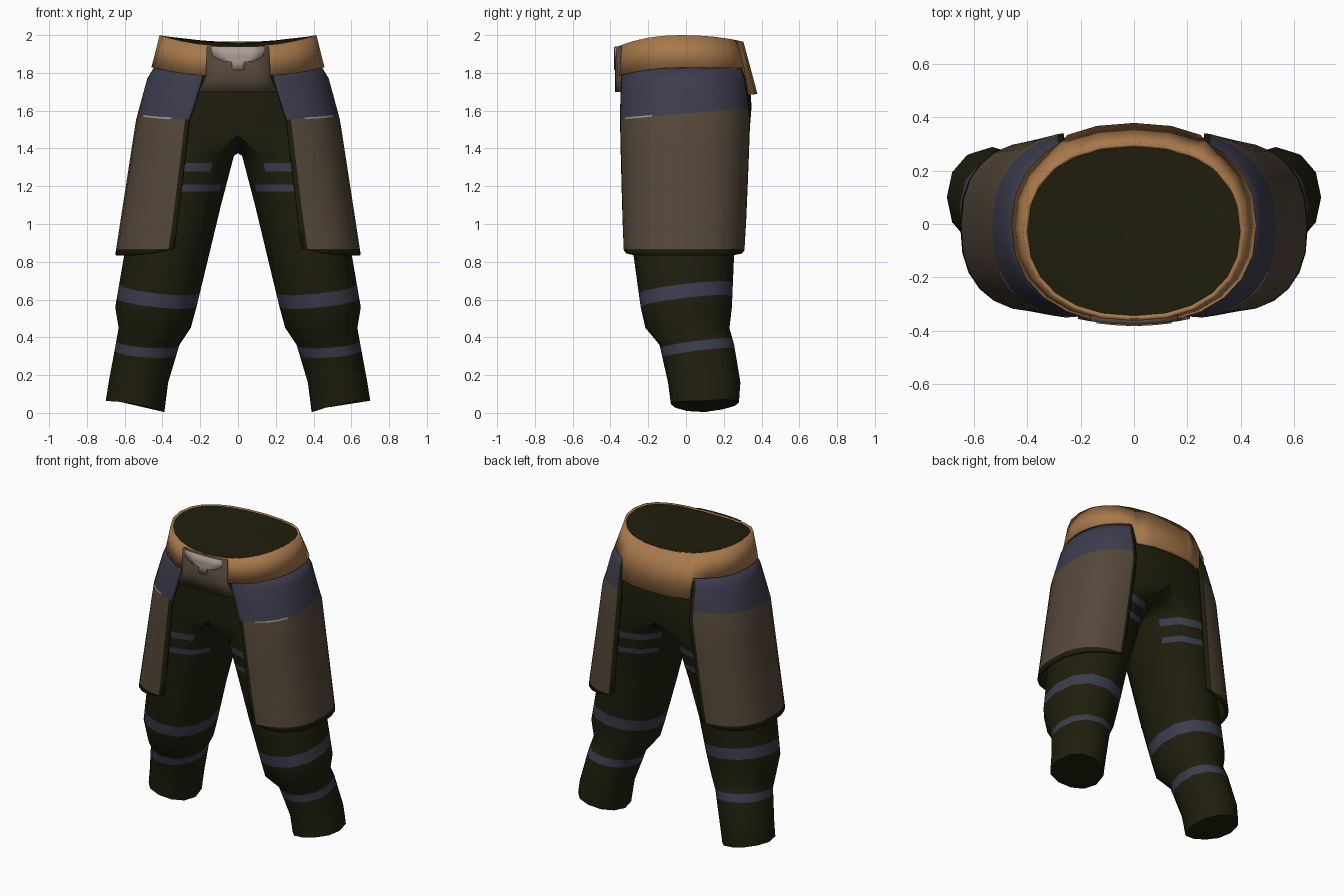
import bpy, bmesh, math
from mathutils import Vector

if "Cube" in bpy.data.objects:
    bpy.data.objects.remove(bpy.data.objects["Cube"])


def material(name, rgb):
    m = bpy.data.materials.new(name)
    m.diffuse_color = (*rgb, 1)
    m.use_nodes = True
    m.node_tree.nodes["Principled BSDF"].inputs["Base Color"].default_value = m.diffuse_color
    return m


GREEN = material("dark_olive", (0.0135, 0.0128, 0.004))
BLUE = material("slate_blue", (0.047, 0.045, 0.075))
BROWN = material("leather_brown", (0.092, 0.064, 0.042))
TAN = material("belt_tan", (0.39, 0.19, 0.071))
LIGHT = material("pale_metal", (0.40, 0.33, 0.29))


def power(v, p):
    return math.copysign(abs(v) ** p, v)


def oval(deg, cx, xi, xo, yf, yb, p):
    """Point on a rounded oval; xi / xo are the inner and outer x limits."""
    a = math.radians(deg)
    c, s = power(math.cos(a), p), power(math.sin(a), p)
    x = cx + (xo - cx if c > 0 else cx - xi) * c
    return x, (yf + yb) / 2 + (yb - yf) / 2 * s


def rim_z(deg):
    """Height of the waist edge: highest at the sides, lowest in front."""
    s = math.sin(math.radians(deg))
    return 2.0 - (0.06 if s < 0 else 0.035) * s * s


def loft(rings, closed):
    bm = bmesh.new()
    rows = [[bm.verts.new(p) for p in r] for r in rings]
    n = len(rows[0])
    for a, b in zip(rows, rows[1:]):
        for k in range(n if closed else n - 1):
            j = (k + 1) % n
            bm.faces.new((a[k], a[j], b[j], b[k]))
    return bm, rows


def cut(bm, z, sx=0.0, sy=0.0):
    """Slice along the tilted level z + sx*(x-0.44) + sy*y."""
    bmesh.ops.bisect_plane(bm, geom=bm.verts[:] + bm.edges[:] + bm.faces[:], dist=1e-5,
                           plane_co=Vector((0.44, 0, z)), plane_no=Vector((-sx, -sy, 1)))


def level(f, sx=0.0, sy=0.0):
    c = f.calc_center_median()
    return c.z - sx * (c.x - 0.44) - sy * c.y


def finish(name, bm, mats, thick=0, mirror=False, angle=40):
    me = bpy.data.meshes.new(name)
    bm.to_mesh(me)
    bm.free()
    ob = bpy.data.objects.new(name, me)
    bpy.context.collection.objects.link(ob)
    for m in mats:
        me.materials.append(m)
    bpy.ops.object.select_all(action='DESELECT')
    ob.select_set(True)
    bpy.context.view_layer.objects.active = ob
    bpy.ops.object.shade_smooth_by_angle(angle=math.radians(angle))
    if thick:
        s = ob.modifiers.new("thickness", 'SOLIDIFY')
        s.thickness, s.offset = thick, -1
        s.material_offset = s.material_offset_rim = len(mats) - 1
    if mirror:
        m = ob.modifiers.new("mirror", 'MIRROR')
        m.merge_threshold = 0.003
    return ob


# Trousers: one leg and half the hips, mirrored
# z, centre x, inner x, outer x, front y, back y, roundness
LEG = [
    (0.00, 0.545, 0.39, 0.700, -0.08, 0.28, 0.95),
    (0.16, 0.53, 0.37, 0.685, -0.095, 0.288, 0.95),
    (0.36, 0.48, 0.31, 0.648, -0.14, 0.255, 0.95),
    (0.45, 0.44, 0.25, 0.632, -0.215, 0.23, 0.9),
    (0.56, 0.435, 0.22, 0.650, -0.24, 0.243, 0.9),
    (0.85, 0.375, 0.15, 0.600, -0.28, 0.255, 0.9),
    (1.10, 0.315, 0.09, 0.555, -0.300, 0.28, 0.88),
    (1.36, 0.25, 0.022, 0.515, -0.318, 0.315, 0.85),
]
# z, outer x, front y, back y, roundness
HIPS = [
    (1.47, 0.505, -0.325, 0.335, 0.75),
    (1.62, 0.485, -0.342, 0.347, 0.78),
    (1.80, 0.437, -0.352, 0.335, 0.85),
    (2.00, 0.405, -0.354, 0.294, 0.9),
]
rings = []
for z, *sec in LEG:
    ring = []
    for k in range(12):
        x, y = oval(-120 + 30 * k, *sec)
        low = 0.06 * (x - 0.39) / 0.31 + 0.02 * abs(y - 0.06) / 0.18
        ring.append((x, y, z or low))
    rings.append(ring)
for i, (z, xo, yf, yb, p) in enumerate(HIPS):
    ring = []
    for k in range(9):
        deg = -90 + 22.5 * k
        x, y = oval(deg, 0, 0, xo, yf, yb, p)
        ring.append((x if 0 < k < 8 else 0, y, rim_z(deg) - 0.004 if z == 2 else z))
    # seam down the middle, closing the crotch
    ring += [(0, s * 0.2, 1.375 + 0.02 * abs(s) if i == 0 else z - 0.05) for s in (1, 0, -1)]
    rings.append(ring)
bm, rows = loft(rings, True)
bm.faces.new(rows[0][::-1])
centre = bm.verts.new((0, 0, 1.95))
for k in range(8):
    bm.faces.new((rows[-1][k], rows[-1][k + 1], centre))
# open the seam between the two halves
seam = [f for f in bm.faces if all(abs(v.co.x) < 0.004 for v in f.verts)]
bmesh.ops.delete(bm, geom=seam, context='FACES')
# wrapped leg bands: low, high, slope in x, slope in y
BANDS = [(0.305, 0.358, 0.08, 0.13), (0.588, 0.663, 0.11, 0.12),
         (1.172, 1.208, 0, 0), (1.278, 1.322, 0, 0)]
for lo, hi, sx, sy in BANDS:
    cut(bm, lo, sx, sy)
    cut(bm, hi, sx, sy)
    for f in bm.faces:
        c = f.calc_center_median()
        if lo < level(f, sx, sy) < hi and (lo < 1 or c.x > 0.13 or c.y > 0.15):
            f.material_index = 1
finish("trousers", bm, [GREEN, BLUE], mirror=True)

# Side panels hanging over the thighs
# z, centre x, outer x, front y, back y, first and last angle, roundness
PANEL = [
    (0.835, 0.335, 0.65, -0.33, 0.31, -90, 90, 0.83),
    (1.55, 0.17, 0.54, -0.354, 0.345, -80, 79, 0.83),
    (1.77, 0.04, 0.482, -0.358, 0.350, -73, 62, 0.88),
    (1.84, 0.0, 0.440, -0.350, 0.338, -68, 58, 0.9),
]
U = [0, 0.022] + [0.022 + 0.956 * i / 12 for i in range(1, 12)] + [0.978, 1]
rings = []
for a, b, steps in ((PANEL[0], PANEL[1], 4), (PANEL[1], PANEL[2], 2), (PANEL[2], PANEL[3], 1)):
    for i in range(steps + (b is PANEL[3])):
        t = i / steps
        z, cx, xo, yf, yb, a0, a1, p = [m + (n - m) * t for m, n in zip(a, b)]
        ring = []
        for u in U:
            x, y = oval(a0 + (a1 - a0) * u, cx, cx, xo, yf, yb, p)
            lift = 0.035 * abs(2 * u - 1) ** 6 if z < 0.84 else 0
            ring.append((x, y, z + lift))
        rings.append(ring)
bm, rows = loft(rings, False)
cols = len(U) - 1
for i, f in enumerate(bm.faces):
    if i % cols in (0, cols - 1):
        f.material_index = 3
# dark hem, blue upper cloth and the pale worn edge under it
cut(bm, 0.868)
cut(bm, 1.585, 0, 0.09)
cut(bm, 1.593, 0, 0.09)
for f in bm.faces:
    c = f.calc_center_median()
    h = level(f, 0, 0.09)
    if h > 1.585 and (f.material_index == 0 or c.y < 0):
        f.material_index = 2 if h < 1.593 and -0.33 < c.y < -0.2 else 1
    elif c.z < 0.868:
        f.material_index = 3
finish("side_panels", bm, [BROWN, BLUE, LIGHT, GREEN], thick=0.018, mirror=True)

# Belt: wide band, dropping lower across the back
angles = sorted(list(range(0, 360, 15)) + [57, 123])
low, high = [], []
for deg in angles:
    s = math.sin(math.radians(deg))
    z = 1.69 if s > 0.85 else 1.83 - 0.05 * max(0, -s) ** 2
    x, y = oval(deg, 0, -0.458, 0.458, -0.372, 0.378 if s > 0.85 else 0.362, 0.88)
    low.append((x, y, z))
    x, y = oval(deg, 0, -0.415, 0.415, -0.361, 0.304, 0.9)
    high.append((x, y, rim_z(deg)))
bm, rows = loft([low, high], True)
finish("belt", bm, [TAN], thick=0.018)


def front_plate(name, outline, y0, mat, thick):
    """Slightly bowed plate; outline lists (z, half width) from the bottom up."""
    rings = [[(hw * t, y0 + 0.5 * (hw * t) ** 2, z) for t in (-1, -0.5, 0, 0.5, 1)]
             for z, hw in outline]
    bm, _ = loft(rings, False)
    finish(name, bm, [mat], thick=thick)


# Front plate of the belt and its pale ornament
front_plate("front_plate", [(1.70, 0.21), (1.78, 0.17), (1.94, 0.165)], -0.377, BROWN, 0.024)
front_plate("plate_ornament", [(1.815, 0.03), (1.86, 0.035), (1.862, 0.085),
                               (1.89, 0.135), (1.938, 0.14)], -0.381, LIGHT, 0.006)
